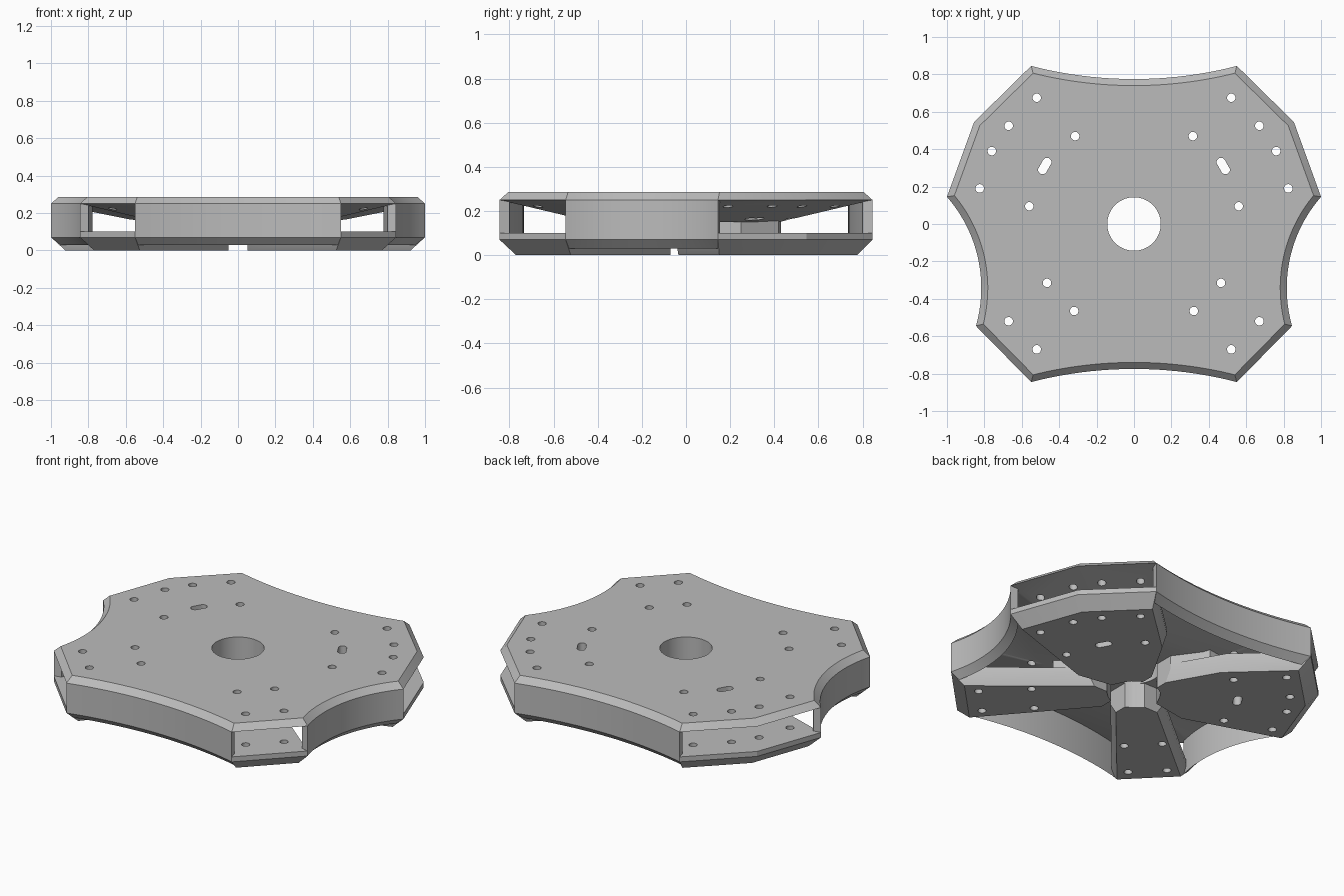
import bpy, bmesh, math
from mathutils import Vector

cube = bpy.data.objects.get("Cube")
if cube:
    bpy.data.objects.remove(cube, do_unlink=True)

grey = bpy.data.materials.new("plain grey")
grey.use_nodes = True
grey.diffuse_color = (0.5, 0.5, 0.5, 1)
grey.node_tree.nodes["Principled BSDF"].inputs["Base Color"].default_value = (0.5, 0.5, 0.5, 1)


def arc(p, q, sag, n=24):
    """Interior points of a shallow arc bulging to the left of p -> q."""
    p, q = Vector(p), Vector(q)
    d = q - p
    side = Vector((-d.y, d.x)).normalized()
    r = (d.length ** 2 / 4 + sag ** 2) / (2 * sag)
    half = math.asin(d.length / 2 / r)
    centre = (p + q) / 2 + side * (sag - r)
    pts = []
    for i in range(1, n):
        a = -half + 2 * half * i / n
        pts.append(centre + (d.normalized() * math.sin(a) + side * math.cos(a)) * r)
    return pts


def inset(pts, dist):
    """Move each edge of a counter-clockwise polygon inwards."""
    n = len(pts)
    dist = dist if isinstance(dist, list) else [dist] * n
    out = []
    for i in range(n):
        e1, e2 = pts[i] - pts[i - 1], pts[(i + 1) % n] - pts[i]
        n1 = Vector((-e1.y, e1.x)).normalized()
        n2 = Vector((-e2.y, e2.x)).normalized()
        d1, d2 = dist[i - 1], dist[i]
        det = n1.x * n2.y - n1.y * n2.x
        if abs(det) < 0.001:
            out.append(pts[i] + n1 * d1)
        else:
            out.append(pts[i] + Vector((d1 * n2.y - d2 * n1.y, d2 * n1.x - d1 * n2.x)) / det)
    return out


def loft(bm, rings, side=1):
    """Closed solid through (points, z) rings."""
    loops = [[bm.verts.new((p.x * side, p.y, z)) for p in pts] for pts, z in rings]
    n = len(loops[0])
    for a, b in zip(loops, loops[1:]):
        for i in range(n):
            j = (i + 1) % n
            bm.faces.new((a[i], a[j], b[j], b[i]))
    bm.faces.new(loops[0][::-1])
    bm.faces.new(loops[-1])


def finish(name, bm):
    bmesh.ops.recalc_face_normals(bm, faces=bm.faces)
    mesh = bpy.data.meshes.new(name)
    bm.to_mesh(mesh)
    bm.free()
    ob = bpy.data.objects.new(name, mesh)
    bpy.context.collection.objects.link(ob)
    mesh.materials.append(grey)
    return ob


def select(ob):
    bpy.ops.object.select_all(action='DESELECT')
    ob.select_set(True)
    bpy.context.view_layer.objects.active = ob


def vecs(pts):
    return [Vector(p) for p in pts]


# Outline: straight corner edges joined by four concave arcs
back_r = vecs([(1, .145), (.855, .545), (.55, .845)])
back_l = vecs([(-.55, .845), (-.855, .545), (-1, .145)])
front_l = vecs([(-.845, -.545), (-.55, -.845)])
front_r = vecs([(.55, -.845), (.845, -.545)])
corners = [back_r, back_l, front_l, front_r]
outline, spans = [], []
for k, group in enumerate(corners):
    outline += group
    start = len(outline) - 1
    nxt = corners[(k + 1) % 4][0]
    outline += arc(group[-1], nxt, .07 if k % 2 == 0 else .09)
    spans.append((start, len(outline)))
inner = inset(outline, .04)

# Hole cutter: round holes, slots and the centre bore
holes = [(.52, .675), (.67, .525), (.76, .39), (.825, .19), (.315, .47), (.56, .095),
         (.32, -.465), (.465, -.315), (.67, -.52), (.52, -.67)]


def disc(c, r, n, stretch=(0, 0)):
    s, pts = Vector(stretch), []
    for i in range(n):
        d = Vector((math.cos(math.tau * (i + .5) / n), math.sin(math.tau * (i + .5) / n)))
        pts.append(Vector(c) + d * r + (s if d.dot(s) > 0 else -s))
    return pts


bm = bmesh.new()
for side in (1, -1):
    for h in holes:
        ring = disc(h, .023, 16)
        loft(bm, [(ring, -.1), (ring, .4)], side)
    ring = disc((.477, .31), .024, 16, (-.012, .02))
    loft(bm, [(ring, -.1), (ring, .4)], side)
ring = disc((0, 0), .143, 48)
loft(bm, [(ring, -.1), (ring, .4)])
cutter = finish("hole_cutter", bm)
cutter.hide_render = True

parts = []

# Top plate with chamfered rim and an underside thickening to the centre
bm = bmesh.new()
loft(bm, [([p * .5 for p in outline], .15), (outline, .25), (inset(outline, .035), .285)])
parts.append(finish("top_plate", bm))

# Lower arms: two broad ones at the back, two narrow ones at the front
broad = vecs([(.102, .102), (.135, .05), (.16, 0), (.43, -.045), (1, .145),
              (.855, .545), (.55, .845), (.21, .53), (.05, .25), (.05, .135)])
broad_cut = [0, 0, 0, .03, .07, .07, .03, .02, 0, 0]
broad_hub = vecs([(.102, .102), (.135, .05), (.16, 0), (.41, -.03), (.43, .25),
                  (.32, .42), (.18, .43), (.05, .25), (.05, .135)])
narrow = vecs([(.102, -.102), (.05, -.135), (.05, -.26), (.55, -.845),
               (.845, -.545), (.27, -.07), (.135, -.07)])
narrow_cut = [0, 0, .03, .07, .03, 0, 0]
narrow_hub = vecs([(.102, -.102), (.05, -.135), (.05, -.26), (.2, -.41),
                   (.41, -.2), (.27, -.07), (.135, -.07)])
for pos, pts, cut, hub in (("back", broad, broad_cut, broad_hub),
                           ("front", narrow, narrow_cut, narrow_hub)):
    for hand, side in (("left", 1), ("right", -1)):
        bm = bmesh.new()
        loft(bm, [(inset(pts, cut), 0), (pts, .07), (pts, .1)], side)
        parts.append(finish(f"{pos}_{hand}_arm", bm))
        bm = bmesh.new()
        loft(bm, [(hub, .095), (hub, .16)], side)
        parts.append(finish(f"{pos}_{hand}_hub_block", bm))

for ob in parts:
    mod = ob.modifiers.new("holes", 'BOOLEAN')
    mod.object = cutter
    mod.operation = 'DIFFERENCE'
    mod.solver = 'EXACT'
    select(ob)
    bpy.ops.object.modifier_apply(modifier=mod.name)
bpy.data.objects.remove(cutter, do_unlink=True)

# Thin curved walls with a bevelled lower edge
n = len(outline)
for name, (a, b) in zip(("back", "right", "front", "left"), spans):
    bm = bmesh.new()
    rows = []
    for i in range(a, b + 1):
        o, w = outline[i % n], inner[i % n]
        rows.append([bm.verts.new((p.x, p.y, z)) for p, z in
                     ((o, .07), (o, .25), (w, .25), (w, .03))])
    for r, s in zip(rows, rows[1:]):
        for k in range(4):
            m = (k + 1) % 4
            bm.faces.new((r[k], r[m], s[m], s[k]))
    bm.faces.new(rows[0])
    bm.faces.new(rows[-1][::-1])
    parts.append(finish(name + "_wall", bm))

for ob in parts:
    select(ob)
    bpy.ops.object.shade_smooth_by_angle(angle=math.radians(25))
